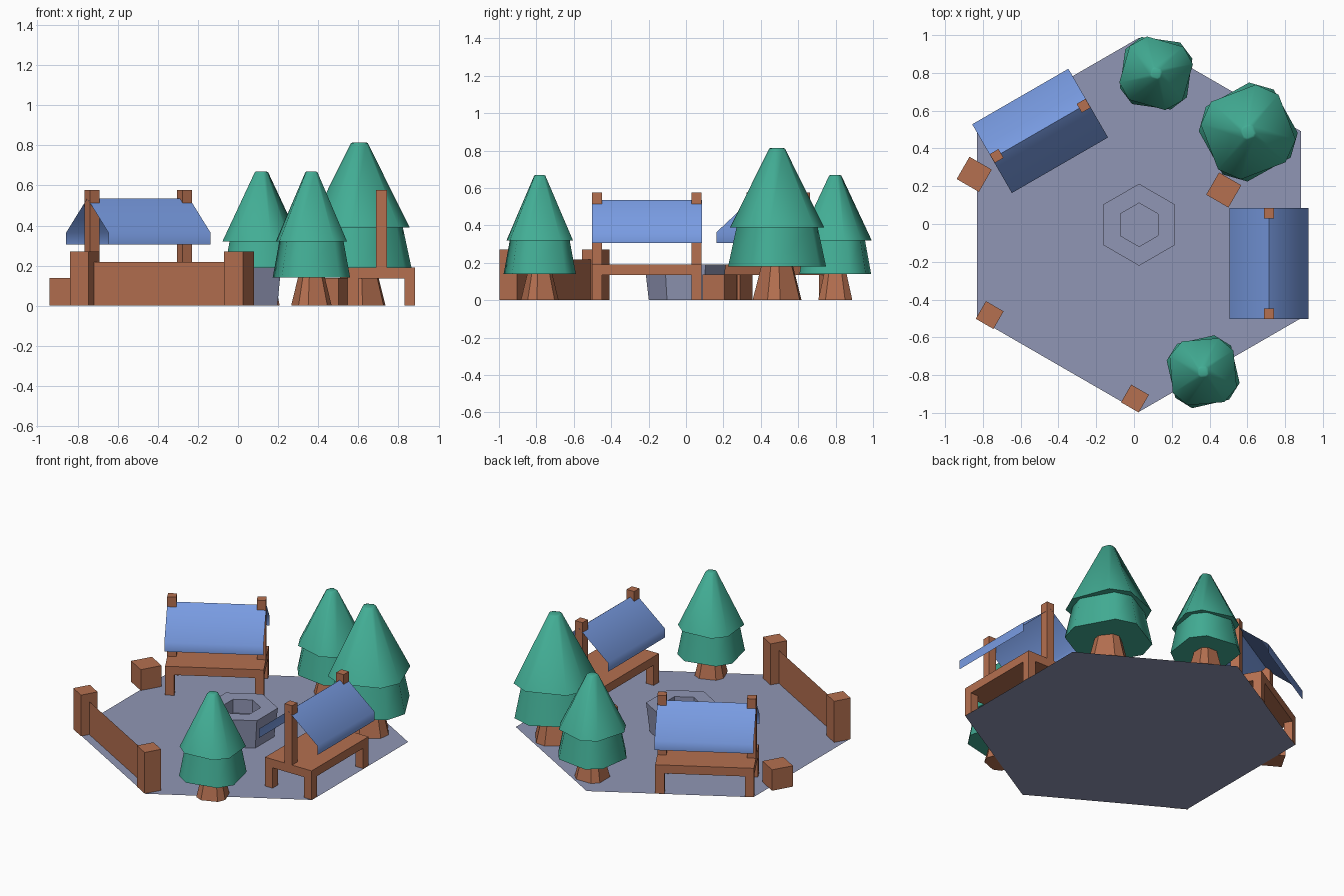
import bpy, bmesh, math
from mathutils import Matrix, Vector

if "Cube" in bpy.data.objects:
    bpy.data.objects.remove(bpy.data.objects["Cube"])


def mat(name, rgb):
    m = bpy.data.materials.new(name)
    m.diffuse_color = (*rgb, 1)
    m.use_nodes = True
    m.node_tree.nodes["Principled BSDF"].inputs["Base Color"].default_value = m.diffuse_color
    return m


WOOD = mat("wood", (0.46, 0.16, 0.08))
LEAF = mat("foliage green", (0.055, 0.42, 0.30))
CLOTH = mat("awning blue", (0.19, 0.33, 0.76))
STONE = mat("stone grey", (0.28, 0.305, 0.46))


def add(name, verts, faces, material, smooth=None, fix=True):
    me = bpy.data.meshes.new(name)
    me.from_pydata([tuple(v) for v in verts], [], faces)
    if fix:
        bm = bmesh.new()
        bm.from_mesh(me)
        bmesh.ops.recalc_face_normals(bm, faces=bm.faces)
        bm.to_mesh(me)
        bm.free()
    me.materials.append(material)
    ob = bpy.data.objects.new(name, me)
    bpy.context.collection.objects.link(ob)
    if smooth:
        bpy.ops.object.select_all(action='DESELECT')
        ob.select_set(True)
        bpy.context.view_layer.objects.active = ob
        bpy.ops.object.shade_smooth_by_angle(angle=math.radians(smooth))
    return ob


def loft(name, centre, angles, rings, material, smooth=None):
    """Stack of polygon rings (radius, z), capped at both ends."""
    n = len(angles)
    verts = [(centre[0] + r * math.cos(math.radians(a)),
              centre[1] + r * math.sin(math.radians(a)), z)
             for r, z in rings for a in angles]
    faces = [tuple(range(n))[::-1], tuple(range(n * (len(rings) - 1), n * len(rings)))]
    for k in range(len(rings) - 1):
        for i in range(n):
            j = (i + 1) % n
            faces.append((k * n + i, k * n + j, k * n + n + j, k * n + n + i))
    return add(name, verts, faces, material, smooth)


def box(name, lo, hi, material, M=Matrix()):
    verts = [M @ Vector((x, y, z)) for z in (lo[2], hi[2])
             for x, y in ((lo[0], lo[1]), (hi[0], lo[1]), (hi[0], hi[1]), (lo[0], hi[1]))]
    faces = [(3, 2, 1, 0), (4, 5, 6, 7)] + [(i, (i + 1) % 4, (i + 1) % 4 + 4, i + 4) for i in range(4)]
    return add(name, verts, faces, material)


def place(x, y, deg):
    return Matrix.Translation((x, y, 0)) @ Matrix.Rotation(math.radians(deg), 4, 'Z')


# Hexagonal ground sheet and open stone well
HEX = [30 + 60 * i for i in range(6)]
C = (0.027, -0.004)
add("ground", [(C[0] + 0.99 * math.cos(math.radians(a)),
                C[1] + 0.99 * math.sin(math.radians(a)), 0) for a in HEX],
    [tuple(range(6))], STONE, fix=False)
loft("well", C, HEX, [(0.195, 0.002), (0.217, 0.19), (0.115, 0.19), (0.115, 0.10)], STONE)


# Trees: two tiers on bevelled-square outlines, tapered trunk
def tree(x, y, s, turn, zs, r):
    z0, z1, z2 = zs

    def outline(t):
        return [t + 90 * k + d for k in range(4) for d in (-15, 15)]
    loft("tree_trunk", (x, y), outline(turn + 12), [(0.105 * s, 0.002), (0.065 * s, z0 + 0.02)], WOOD)
    loft("tree_lower_tier", (x, y), outline(turn + 4), [(r, z0), (r * 0.82, z1 + 0.01)], LEAF, 60)
    loft("tree_upper_tier", (x, y), outline(turn - 4),
         [(r * 0.97, z1), (0.034 * s, z2 - 0.004), (0.025 * s, z2)], LEAF, 60)


tree(0.117, 0.798, 1.0, 33, (0.14, 0.32, 0.67), 0.207)
tree(0.605, 0.487, 1.25, 70, (0.18, 0.39, 0.815), 0.262)
tree(0.366, -0.782, 0.97, 54, (0.14, 0.32, 0.67), 0.202)


# Market stalls: table, legs, two posts and a cloth awning with valances
def stall(x, y, deg):
    M = place(x, y, deg)
    L, W, t = 0.293, 0.168, 0.054
    box("stall_table_top", (-L, -W, 0.135), (L, W, 0.19), WOOD, M)
    for sx in (-1, 1):
        ax, bx = sorted((sx * L, sx * (L - t)))
        box("stall_post", (ax, -t / 2, 0.185), (bx, t / 2, 0.577), WOOD, M)
        for sy in (-1, 1):
            ay, by = sorted((sy * W, sy * (W - t)))
            box("stall_leg", (ax, ay, 0.002), (bx, by, 0.14), WOOD, M)
    profile = [(-0.21, 0.305), (-0.21, 0.365), (0, 0.535), (0.21, 0.365), (0.21, 0.305)]
    verts = [M @ Vector((px, py, pz)) for px in (-0.294, 0.294) for py, pz in profile]
    faces = [(i, i + 5, i + 6, i + 1) for i in range(4)]
    add("stall_awning", verts, [f[::-1] for f in faces], CLOTH, 60, fix=False)


stall(0.715, -0.209, 90)
stall(-0.497, 0.493, 30)

# Loose crates
for cx, cy in ((-0.846, 0.263), (0.475, 0.18)):
    box("crate", (-0.068, -0.068, 0.002), (0.068, 0.068, 0.138), WOOD, place(cx, cy, -30))

# Fence: two posts joined by a thin panel
P, Q = (-0.764, -0.482), (0.005, -0.924)
for p in (P, Q):
    box("fence_post", (-0.054, -0.054, 0.002), (0.054, 0.054, 0.27), WOOD, place(*p, -30))
add("fence_panel", [(*P, 0.002), (*Q, 0.002), (*Q, 0.218), (*P, 0.218)], [(0, 1, 2, 3)], WOOD, fix=False)

# Awning and ground faces should look upwards
for ob in bpy.data.objects:
    if ob.name.startswith(("stall_awning", "ground")):
        if sum(f.normal.z for f in ob.data.polygons) < 0:
            ob.data.flip_normals()
